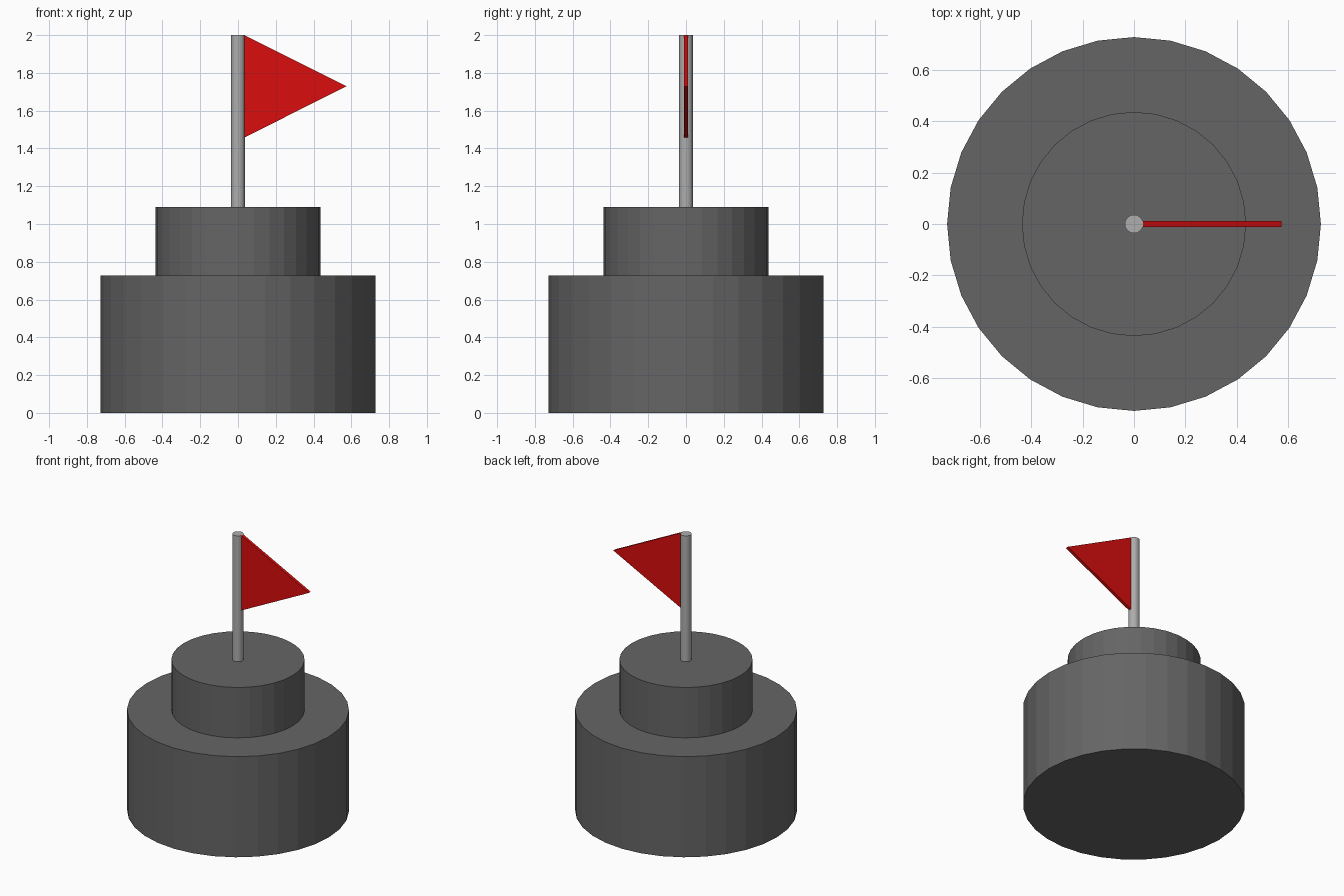
import bpy

if "Cube" in bpy.data.objects:
    bpy.data.objects.remove(bpy.data.objects["Cube"])


def material(name, rgb):
    m = bpy.data.materials.new(name)
    m.diffuse_color = (*rgb, 1.0)
    m.use_nodes = True
    m.node_tree.nodes["Principled BSDF"].inputs["Base Color"].default_value = m.diffuse_color
    return m


dark_grey = material("dark grey", (0.13, 0.13, 0.13))
light_grey = material("light grey", (0.42, 0.42, 0.42))
red = material("red", (0.70, 0.004, 0.004))


def cylinder(name, radius, z0, z1, mat):
    bpy.ops.mesh.primitive_cylinder_add(
        vertices=32, radius=radius, depth=z1 - z0, location=(0, 0, (z0 + z1) / 2))
    ob = bpy.context.object
    ob.name = name
    ob.data.materials.append(mat)


# Stepped round base and pole
cylinder("lower_base", 0.727, 0.0, 0.727, dark_grey)
cylinder("upper_base", 0.436, 0.727, 1.091, dark_grey)
cylinder("pole", 0.036, 1.091, 2.0, light_grey)

# Triangular pennant, extruded along y
profile = [(0.034, 1.458), (0.574, 1.729), (0.034, 2.0)]
t = 0.011
verts = [(x, y, z) for y in (-t, t) for x, z in profile]
faces = [(0, 1, 2), (5, 4, 3), (0, 3, 4, 1), (1, 4, 5, 2), (2, 5, 3, 0)]
mesh = bpy.data.meshes.new("flag")
mesh.from_pydata(verts, [], faces)
mesh.materials.append(red)
flag = bpy.data.objects.new("flag", mesh)
bpy.context.collection.objects.link(flag)
